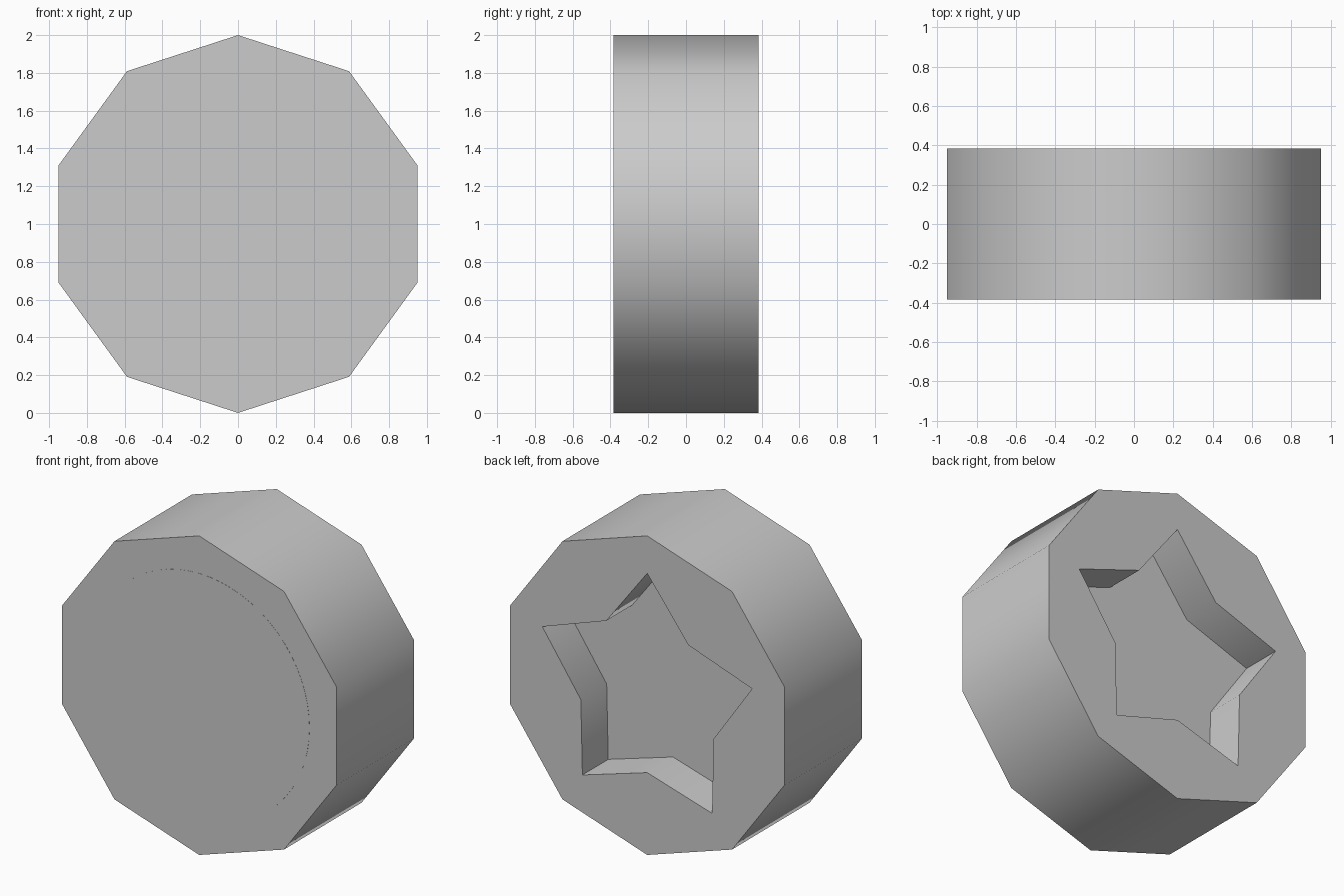
import bpy, bmesh, math

if "Cube" in bpy.data.objects:
    bpy.data.objects.remove(bpy.data.objects["Cube"])

N = 10
HALF = 0.384          # half thickness along y
TIP, NOTCH = 0.765, 0.484
DEPTH = 0.256         # star recess depth


def ring(bm, radii, y, n=N):
    """Loop of points around the y axis, first point straight up."""
    pts = []
    for k in range(n):
        a = math.pi / 2 + 2 * math.pi * k / n
        r = radii[k % len(radii)]
        pts.append(bm.verts.new((r * math.cos(a), y, 1 + r * math.sin(a))))
    return pts


def bridge(bm, a, b):
    n = len(a)
    for k in range(n):
        j = (k + 1) % n
        bm.faces.new((a[k], a[j], b[j], b[k]))


def finish(bm, name):
    bmesh.ops.recalc_face_normals(bm, faces=bm.faces[:])
    mesh = bpy.data.meshes.new(name)
    bm.to_mesh(mesh)
    bm.free()
    obj = bpy.data.objects.new(name, mesh)
    bpy.context.collection.objects.link(obj)
    bpy.ops.object.select_all(action='DESELECT')
    obj.select_set(True)
    bpy.context.view_layer.objects.active = obj
    bpy.ops.object.shade_smooth_by_angle(angle=math.radians(40))
    return obj


# Ten-sided body with a star recess in the back face
bm = bmesh.new()
loops = [ring(bm, [1.0], -HALF), ring(bm, [1.0], HALF),
         ring(bm, [TIP, NOTCH], HALF), ring(bm, [TIP, NOTCH], HALF - DEPTH)]
for a, b in zip(loops, loops[1:]):
    bridge(bm, a, b)
bm.faces.new(loops[0])
bm.faces.new(loops[-1])
finish(bm, "star_socket_body")

# Almost flush round plate on the front face
bm = bmesh.new()
back = ring(bm, [TIP], -HALF + 0.02, 64)
front = ring(bm, [TIP], -HALF - 0.001, 64)
bridge(bm, back, front)
bm.faces.new(back)
bm.faces.new(front)
finish(bm, "front_plate")
